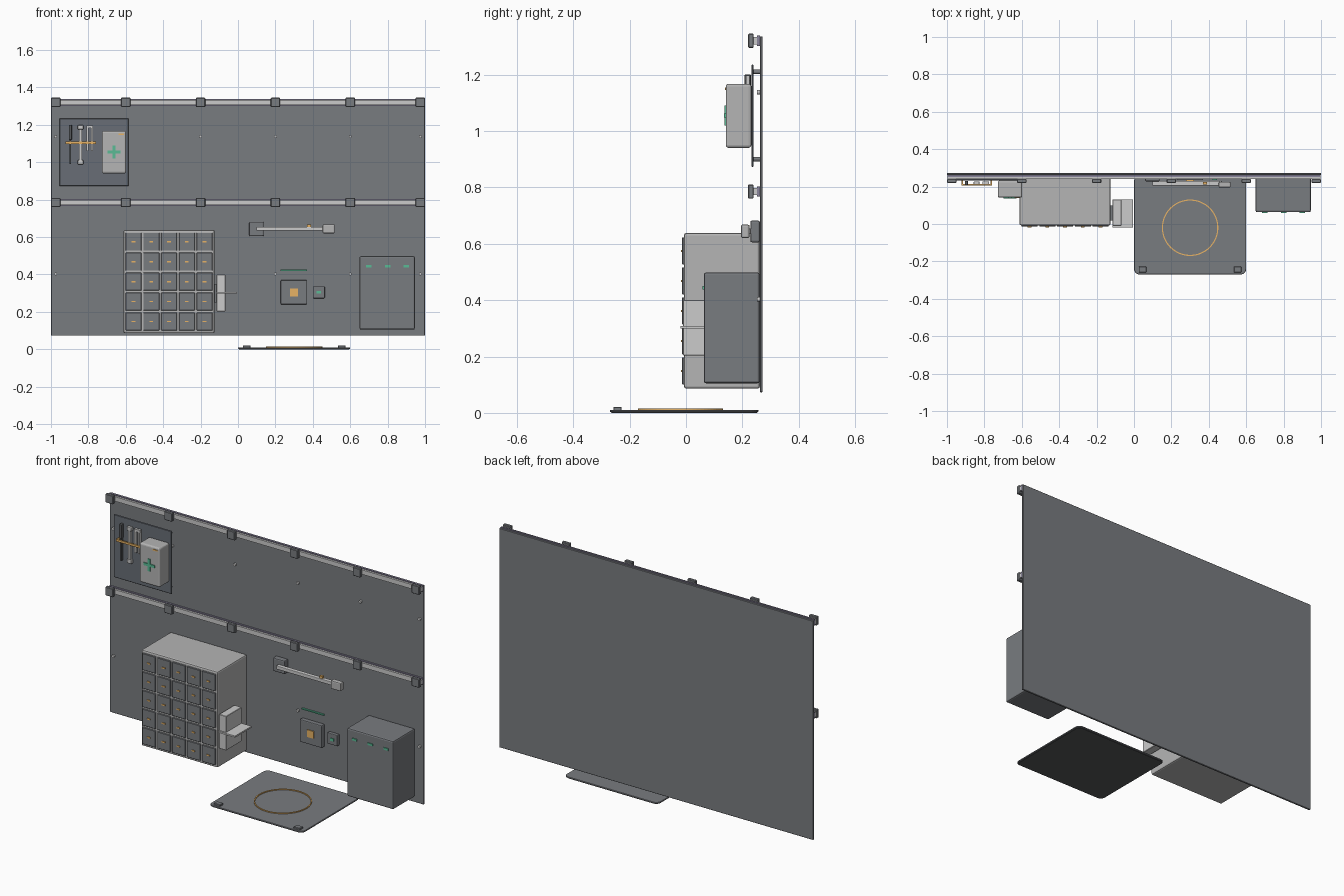
import bpy, bmesh, math

if "Cube" in bpy.data.objects:
    bpy.data.objects.remove(bpy.data.objects["Cube"])


def mat(name, r, g, b):
    m = bpy.data.materials.new(name)
    m.diffuse_color = (r, g, b, 1)
    m.use_nodes = True
    m.node_tree.nodes["Principled BSDF"].inputs["Base Color"].default_value = m.diffuse_color
    return m


DARK = mat("dark_grey", 0.19, 0.20, 0.215)
SLATE = mat("slate", 0.14, 0.155, 0.18)
BLACK = mat("charcoal", 0.09, 0.095, 0.10)
LIGHT = mat("light_grey", 0.46, 0.46, 0.46)
PALE = mat("pale_grey", 0.60, 0.60, 0.62)
ORANGE = mat("amber", 0.80, 0.45, 0.13)
GREEN = mat("green", 0.10, 0.50, 0.30)
VIOLET = mat("violet_grey", 0.26, 0.24, 0.34)


def finish(name, bm, m, bevel=0, segs=2):
    me = bpy.data.meshes.new(name)
    bm.to_mesh(me)
    bm.free()
    ob = bpy.data.objects.new(name, me)
    bpy.context.collection.objects.link(ob)
    me.materials.append(m)
    if bevel:
        mod = ob.modifiers.new("edge", "BEVEL")
        mod.width, mod.segments = bevel, segs
    return ob


def box(name, x, y, z, m, bevel=0, segs=2):
    """Box from (min, max) pairs on each axis."""
    bm = bmesh.new()
    bmesh.ops.create_cube(bm, size=1)
    for v in bm.verts:
        v.co = [(a + b) / 2 + c * (b - a) for (a, b), c in zip((x, y, z), v.co)]
    return finish(name, bm, m, bevel, segs)


def span(c, w):
    return (c - w / 2, c + w / 2)


def rounded_slab(name, x, y, z, r, m):
    """Horizontal slab with rounded corners."""
    bm = bmesh.new()
    vs = []
    for i, (cx, cy) in enumerate([(x[1] - r, y[1] - r), (x[0] + r, y[1] - r),
                                  (x[0] + r, y[0] + r), (x[1] - r, y[0] + r)]):
        for k in range(7):
            a = math.radians(90 * i + 15 * k)
            vs.append(bm.verts.new((cx + r * math.cos(a), cy + r * math.sin(a), z[0])))
    f = bm.faces.new(vs)
    ext = bmesh.ops.extrude_face_region(bm, geom=[f])
    for v in ext["geom"]:
        if isinstance(v, bmesh.types.BMVert):
            v.co.z = z[1]
    bmesh.ops.recalc_face_normals(bm, faces=bm.faces)
    return finish(name, bm, m, 0.002, 1)


def ring(name, c, r0, r1, z0, z1, m, n=64):
    """Flat ring with rectangular section."""
    bm = bmesh.new()
    loops = [[bm.verts.new((c[0] + r * math.cos(2 * math.pi * i / n),
                            c[1] + r * math.sin(2 * math.pi * i / n), z)) for i in range(n)]
             for r, z in ((r0, z0), (r1, z0), (r1, z1), (r0, z1))]
    for k in range(4):
        a, b = loops[k], loops[(k + 1) % 4]
        for i in range(n):
            j = (i + 1) % n
            bm.faces.new((a[i], a[j], b[j], b[i]))
    bmesh.ops.recalc_face_normals(bm, faces=bm.faces)
    return finish(name, bm, m)


def peg(name, x, y, z, r, m, n=12):
    """Cylinder along y."""
    bm = bmesh.new()
    bmesh.ops.create_cone(bm, cap_ends=True, segments=n, radius1=r, radius2=r, depth=y[1] - y[0])
    for v in bm.verts:
        v.co = (x + v.co.x, sum(y) / 2 + v.co.z, z - v.co.y)
    return finish(name, bm, m)


WALL = 0.262
COLS = (-0.975, -0.6, -0.2, 0.2, 0.6, 0.975)

# wall panel, two mounting rails with clamps, and bolts
box("wall_panel", (-1, 1), (WALL, 0.272), (0.073, 1.335), DARK, 0.002, 1)
for z in (1.32, 0.785):
    box("rail_back", (-0.998, 0.998), (0.252, WALL), span(z, 0.036), VIOLET)
    box("rail_front", (-0.998, 0.998), (0.240, 0.252), span(z, 0.026), PALE)
    for x in COLS:
        box("rail_clamp", span(x, 0.05), (0.220, 0.240), span(z, 0.05), DARK, 0.003, 1)
for z in (1.137, 0.403):
    for x in COLS:
        peg("panel_bolt", x, (0.252, WALL), z, 0.008, PALE)

# tool board on standoffs
box("tool_board", (-0.955, -0.585), (0.232, 0.240), (0.872, 1.235), SLATE, 0.003, 1)
for x in (-0.93, -0.61):
    for z in (0.9, 1.21):
        peg("board_standoff", x, (0.238, WALL), z, 0.008, DARK)

# hanging tools: driver, wrench and pliers
TY = (0.212, 0.226)
box("driver_shaft", span(-0.896, 0.008), TY, (0.99, 1.12), BLACK)
box("driver_grip", span(-0.896, 0.016), (0.208, 0.230), (1.12, 1.2), BLACK, 0.003)
box("wrench_shaft", span(-0.842, 0.014), TY, (1.0, 1.19), PALE)
for z in (1.0, 1.187):
    box("wrench_head", span(-0.842, 0.03), (0.210, 0.228), span(z, 0.022), PALE, 0.003)
for x in (-0.804, -0.78):
    box("pliers_arm", span(x, 0.011), TY, (1.06, 1.195), PALE)
box("pliers_top", span(-0.792, 0.036), TY, (1.183, 1.197), PALE)
box("tool_strap", (-0.922, -0.758), (0.205, 0.213), span(1.104, 0.012), ORANGE)
for x in (-0.918, -0.762):
    box("strap_post", span(x, 0.008), (0.21, 0.234), span(1.104, 0.012), ORANGE)

# medical box with cross
box("medical_box", (-0.728, -0.598), (0.141, 0.232), (0.94, 1.167), LIGHT, 0.01, 3)
box("cross_upright", span(-0.663, 0.015), (0.136, 0.143), span(1.055, 0.07), GREEN)
box("cross_arm", span(-0.663, 0.07), (0.1355, 0.143), span(1.055, 0.015), GREEN)
box("box_latch", span(-0.625, 0.03), (0.138, 0.145), span(1.15, 0.008), ORANGE)

# drawer cabinet, five by five
box("cabinet_body", (-0.612, -0.125), (-0.007, WALL), (0.086, 0.638), LIGHT, 0.008, 2)
for c in range(5):
    for r in range(5):
        x, z = -0.3685 + (c - 2) * 0.095, 0.362 + (r - 2) * 0.1065
        box("drawer_front", span(x, 0.085), (-0.014, 0.0), span(z, 0.096), DARK, 0.002, 1)
        box("drawer_handle", span(x, 0.02), (-0.018, -0.012), span(z, 0.007), ORANGE)

# side dispenser with fold-out shelf
box("side_dispenser", (-0.114, -0.068), (-0.01, 0.13), (0.203, 0.40), PALE, 0.002, 1)
box("dispenser_mount", (-0.127, -0.112), (0.02, 0.10), (0.25, 0.35), DARK)
box("side_shelf", (-0.114, -0.005), (-0.02, 0.13), span(0.303, 0.009), PALE)

# lamp arm
box("arm_base", (0.06, 0.137), (0.228, WALL), (0.605, 0.682), DARK, 0.006)
box("arm_bar", (0.098, 0.47), (0.206, 0.230), span(0.644, 0.02), PALE, 0.003)
box("arm_head", (0.453, 0.517), (0.195, 0.225), (0.62, 0.668), LIGHT, 0.006)
box("arm_switch", span(0.38, 0.02), (0.211, 0.225), (0.652, 0.667), ORANGE)

# control unit, button and status strip
box("control_box", (0.228, 0.37), (0.234, WALL), (0.24, 0.37), DARK, 0.005)
box("control_display", span(0.299, 0.042), (0.229, 0.236), span(0.304, 0.042), ORANGE)
box("button_box", (0.40, 0.464), (0.240, WALL), (0.273, 0.337), DARK, 0.004)
box("button", span(0.432, 0.022), (0.235, 0.242), span(0.305, 0.015), GREEN)
box("status_strip", (0.228, 0.368), (0.252, WALL), span(0.423, 0.006), GREEN)

# storage locker with indicator lights
box("locker", (0.65, 0.945), (0.063, WALL), (0.105, 0.498), DARK, 0.008)
for x in (0.7, 0.8, 0.9):
    box("locker_light", span(x, 0.03), (0.058, 0.066), span(0.444, 0.012), GREEN)

# floor mat with ring marking and corner blocks
rounded_slab("floor_mat", (0, 0.6), (-0.27, 0.257), (0.003, 0.011), 0.03, DARK)
rounded_slab("mat_underside", (0.004, 0.596), (-0.266, 0.253), (0, 0.004), 0.028, BLACK)
ring("mat_ring", (0.3, -0.02), 0.145, 0.151, 0.009, 0.016, ORANGE)
for x in (0.046, 0.554):
    box("mat_block", span(x, 0.04), (-0.258, -0.228), (0.009, 0.021), DARK, 0.002, 1)
